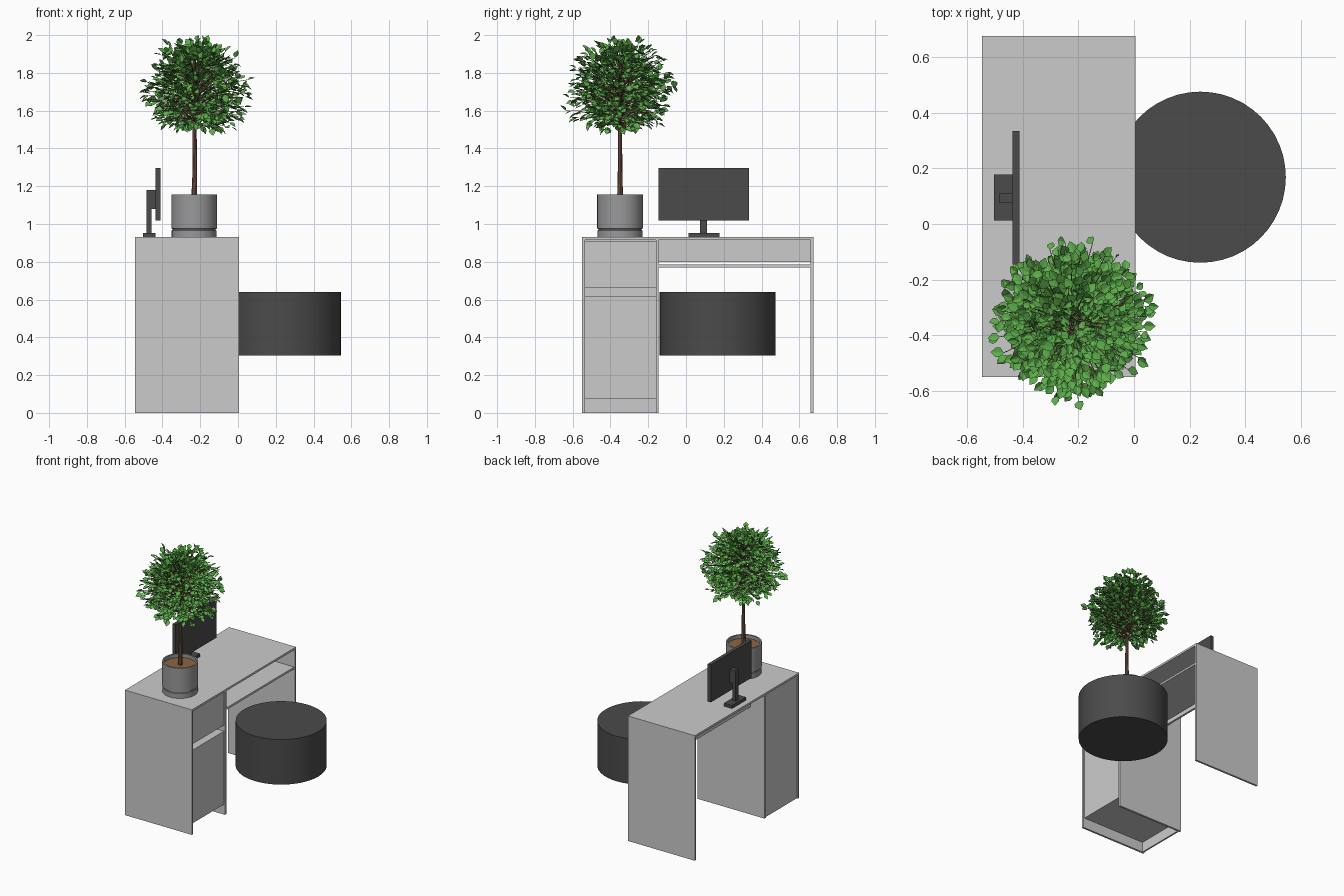
import bpy, bmesh, math, random
from mathutils import Vector

if "Cube" in bpy.data.objects:
    bpy.data.objects.remove(bpy.data.objects["Cube"])

random.seed(7)


def material(name, r, g, b):
    m = bpy.data.materials.new(name)
    m.diffuse_color = (r, g, b, 1)
    m.use_nodes = True
    m.node_tree.nodes["Principled BSDF"].inputs["Base Color"].default_value = m.diffuse_color
    return m


BLACK = material("black", 0.07, 0.07, 0.07)
POT = material("pot_grey", 0.32, 0.32, 0.33)
SOIL = material("soil", 0.27, 0.13, 0.06)
BARK = material("bark", 0.2, 0.1, 0.07)
LEAF = material("leaf_green", 0.11, 0.42, 0.07)


def finish(name, bm, mat=None, smooth=False):
    me = bpy.data.meshes.new(name)
    bm.to_mesh(me)
    bm.free()
    ob = bpy.data.objects.new(name, me)
    bpy.context.collection.objects.link(ob)
    if mat:
        me.materials.append(mat)
    if smooth:
        bpy.ops.object.select_all(action='DESELECT')
        ob.select_set(True)
        bpy.context.view_layer.objects.active = ob
        bpy.ops.object.shade_smooth_by_angle(angle=math.radians(35))
    return ob


def box(name, x, y, z, mat=None):
    bm = bmesh.new()
    bmesh.ops.create_cube(bm, size=1)
    for v in bm.verts:
        v.co = [lo + (hi - lo) * (c + 0.5) for c, (lo, hi) in zip(v.co, (x, y, z))]
    return finish(name, bm, mat)


def lathe(name, cx, cy, profile, sides, mat):
    """Revolve (radius, z) points around a vertical axis; the ends are capped."""
    bm = bmesh.new()
    rings = [[bm.verts.new((cx + r * math.cos(2 * math.pi * i / sides),
                            cy + r * math.sin(2 * math.pi * i / sides), z))
              for i in range(sides)] for r, z in profile]
    for a, b in zip(rings, rings[1:]):
        for i in range(sides):
            j = (i + 1) % sides
            bm.faces.new((a[i], a[j], b[j], b[i]))
    bm.faces.new(rings[0][::-1])
    bm.faces.new(rings[-1])
    return finish(name, bm, mat, True)


# Desk: top and full-depth upright panels
X0, X1, T = -0.545, 0.005, 0.015
box("desk_top", (X0, X1), (-0.55, 0.675), (0.93 - T, 0.93))
for name, y in (("cabinet_outer_side", -0.55), ("cabinet_inner_side", -0.16), ("desk_leg_panel", 0.66)):
    box(name, (X0, X1), (y, y + T), (0, 0.93 - T))

# Cabinet: back, shelves, door and drawer front
CY = (-0.535, -0.16)
box("cabinet_back", (X0 + 0.008, X0 + 0.02), CY, (0, 0.915))
for name, z in (("cabinet_floor", 0.076), ("cabinet_divider", 0.607), ("drawer_floor", 0.665)):
    box(name, (X0 + 0.02, -0.02), CY, (z, z + 0.013))
box("cabinet_door", (-0.02, -0.003), CY, (0.076, 0.62))
box("drawer_front", (-0.02, -0.003), CY, (0.665, 0.91))

# Knee space: rear rail and keyboard shelf
box("rear_rail", (-0.43, -0.415), (-0.145, 0.66), (0.80, 0.915))
box("keyboard_shelf", (-0.35, 0.0), (-0.145, 0.66), (0.77, 0.785))

# Monitor
box("monitor_screen", (-0.437, -0.411), (-0.145, 0.333), (1.018, 1.297), BLACK)
box("monitor_bracket", (-0.46, -0.437), (0.075, 0.11), (1.08, 1.18), BLACK)
box("monitor_neck", (-0.484, -0.458), (0.075, 0.11), (0.95, 1.18), BLACK)
box("monitor_base", (-0.503, -0.436), (0.013, 0.177), (0.93, 0.953), BLACK)

# Round stool
lathe("stool", 0.238, 0.168, [(0.307, 0.305), (0.307, 0.64)], 48, BLACK)

# Pot with groove, hollow rim and soil
PX, PY = -0.232, -0.349
lathe("pot", PX, PY, [(0.119, 0.93), (0.119, 0.966), (0.114, 0.968), (0.114, 0.974), (0.121, 0.976),
                      (0.121, 1.155), (0.11, 1.155), (0.11, 1.11)], 40, POT)
lathe("soil", PX, PY, [(0.11, 1.115), (0.11, 1.128)], 40, SOIL)


# Tree trunk, branches and leaves
def tube(bm, points, radii, sides=5):
    rings = []
    for k, (p, r) in enumerate(zip(points, radii)):
        d = points[min(k + 1, len(points) - 1)] - points[max(k - 1, 0)]
        u = d.orthogonal().normalized()
        w = d.normalized().cross(u)
        rings.append([bm.verts.new(p + r * (u * math.cos(2 * math.pi * i / sides)
                                            + w * math.sin(2 * math.pi * i / sides)))
                      for i in range(sides)])
    for a, b in zip(rings, rings[1:]):
        for i in range(sides):
            j = (i + 1) % sides
            bm.faces.new((a[i], a[j], b[j], b[i]))
    bm.faces.new(rings[-1])


def add_leaf(bm, base, along, size):
    """Two quads folded along the midrib."""
    along = along.normalized()
    up = Vector((random.uniform(-.6, .6), random.uniform(-.6, .6), 1))
    side = along.cross(up).normalized()
    nrm = side.cross(along)
    pt = lambda s, t, h: bm.verts.new(base + size * (side * s + along * t + nrm * h))
    root, tip = pt(0, 0, 0), pt(0, 1, -0.05)
    for s in (-1, 1):
        bm.faces.new((root, pt(s * 0.36, 0.28, 0.1), pt(s * 0.36, 0.6, 0.08), tip))


bm = bmesh.new()
tube(bm, [Vector((PX, PY, 1.12)), Vector((PX + 0.004, PY, 1.3)), Vector((PX + 0.002, PY, 1.5)),
          Vector((PX + 0.01, PY, 1.65)), Vector((PX + 0.01, PY, 1.85))],
     [0.016, 0.012, 0.011, 0.009, 0.004], 10)
finish("trunk", bm, BARK, True)

twigs, leaves = bmesh.new(), bmesh.new()
N = 140
centre = Vector((-0.22, -0.345, 1.72))
for i in range(N):
    s = -0.82 + 1.8 * (i + 0.5) / N              # sine of the elevation
    a = i * 2.39996
    c = math.sqrt(max(0, 1 - s * s))
    k = random.uniform(0.8, 1.08)
    reach = 0.265 if s < 0.2 else 0.245
    tip = centre + k * Vector((c * math.cos(a) * reach, c * math.sin(a) * reach, s * 0.255))
    if i == N // 5:                              # one stray branch to the front
        tip = Vector((-0.2, -0.635, 1.6))
    start = Vector((PX + 0.006, PY, 1.5 + 0.3 * (i / N)))
    mid = start.lerp(tip, 0.5) + Vector((0, 0, 0.025))
    tube(twigs, [start, mid, tip], [0.005, 0.0035, 0.0015], 4)
    for n in range(10):
        f = 0.35 + 0.65 * (n + 1) / 10
        p = start.lerp(mid, f * 2) if f < 0.5 else mid.lerp(tip, f * 2 - 1)
        out = (tip - start).normalized()
        jit = Vector([random.uniform(-1, 1) for _ in range(3)])
        if n < 9:
            p = p + jit * 0.028
        add_leaf(leaves, p, out + jit * 0.9 + Vector((0, 0, -0.25)), random.uniform(0.036, 0.05))
# Keep the crown inside its measured envelope
for v in leaves.verts:
    v.co.z = min(v.co.z, 2.0)
    v.co.y = max(v.co.y, -0.675)
finish("branches", twigs, BARK)
finish("leaves", leaves, LEAF)
